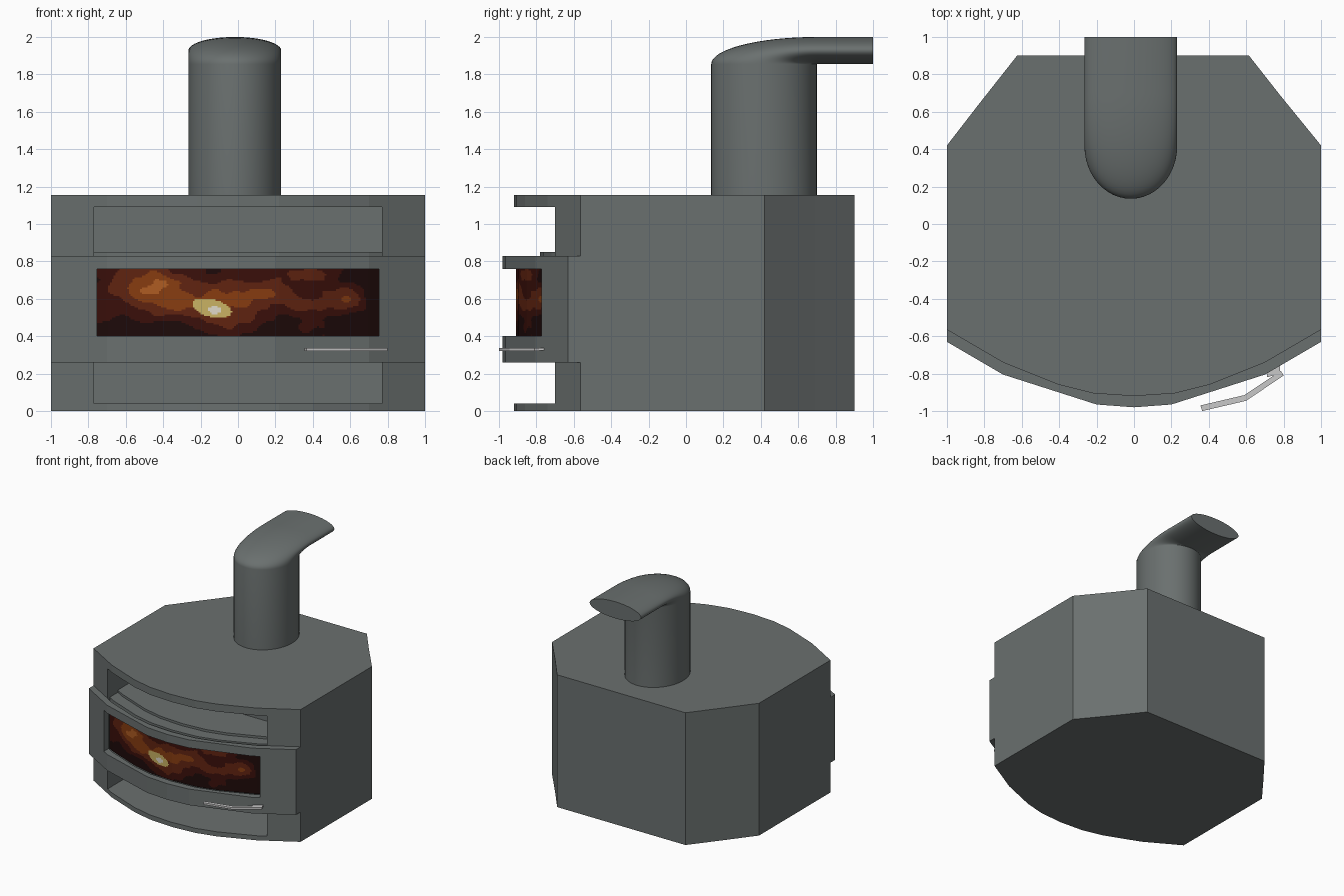
import bpy, bmesh, math
from mathutils import Vector, noise

if "Cube" in bpy.data.objects:
    bpy.data.objects.remove(bpy.data.objects["Cube"])


def material(name, hexcol):
    rgb = [int(hexcol[i:i + 2], 16) / 255 for i in (0, 2, 4)]
    lin = [c / 12.92 if c <= 0.04045 else ((c + 0.055) / 1.055) ** 2.4 for c in rgb]
    m = bpy.data.materials.new(name)
    m.diffuse_color = (*lin, 1)
    m.use_nodes = True
    m.node_tree.nodes["Principled BSDF"].inputs["Base Color"].default_value = m.diffuse_color
    return m


STEEL = material("steel_grey", "6a706f")
CHROME = material("light_grey", "c8c8c8")
FIRE = [material(n, h) for n, h in (
    ("char_black", "1d0a09"), ("ember_dark_red", "3a0f0a"), ("ember_brown", "602310"),
    ("flame_rust", "873c10"), ("flame_orange", "ae5c22"), ("flame_yellow", "c8b163"),
    ("flame_white", "ded8c8"))]


def make(name, verts, faces, mats, fix=True):
    me = bpy.data.meshes.new(name)
    me.from_pydata(verts, [], faces)
    if fix:
        bm = bmesh.new()
        bm.from_mesh(me)
        bmesh.ops.recalc_face_normals(bm, faces=bm.faces)
        bm.to_mesh(me)
        bm.free()
    for m in mats:
        me.materials.append(m)
    ob = bpy.data.objects.new(name, me)
    bpy.context.collection.objects.link(ob)
    return ob


def prism(name, poly, z0, z1, mat=STEEL):
    n = len(poly)
    verts = [(x, y, z) for z in (z0, z1) for x, y in poly]
    faces = [list(range(n)), list(range(n, 2 * n))]
    faces += [(i, (i + 1) % n, n + (i + 1) % n, n + i) for i in range(n)]
    return make(name, verts, faces, [mat])


# bowed front outlines (right half, from the middle outwards)
BODY = [(0, -0.92), (0.22, -0.905), (0.4, -0.86), (0.7, -0.74), (1, -0.565)]
DOOR = [(0, -0.98), (0.2, -0.965), (0.7, -0.805), (1, -0.63)]


def bow(curve, x):
    x = abs(x)
    for (xa, ya), (xb, yb) in zip(curve, curve[1:]):
        if x <= xb + 1e-6:
            return ya + (yb - ya) * (x - xa) / (xb - xa)
    return curve[-1][1]


def arc(curve, x0, x1, dy=0.0):
    xs = sorted({x0, x1} | {s * p[0] for p in curve for s in (-1, 1) if x0 < s * p[0] < x1})
    return [(x, bow(curve, x) + dy) for x in xs]


BACK = -0.36   # rear wall of the open niches


def slab(name, x0, x1, z0, z1, dy=0.0):
    prism(name, arc(BODY, x0, x1, dy) + [(x1, BACK), (x0, BACK)], z0, z1)


def door_piece(name, x0, x1, z0, z1):
    prism(name, arc(DOOR, x0, x1) + arc(BODY, x0, x1)[::-1], z0, z1)


# casing with chamfered back corners
prism("casing", [(-1, BACK), (1, BACK), (1, 0.42), (0.78, 0.69), (0.615, 0.9),
                 (-0.625, 0.9), (-0.83, 0.64), (-1, 0.42)], 0, 1.155)

# bowed plates, posts and the firebox behind the door
slab("top_plate", -1, 1, 1.09, 1.155)
slab("base_plate", -1, 1, 0, 0.04)
slab("left_post", -1, -0.77, 0.04, 1.09)
slab("right_post", 0.77, 1, 0.04, 1.09)
slab("firebox", -0.77, 0.77, 0.26, 0.83, 0.03)
slab("upper_shelf", -0.77, 0.77, 0.83, 0.85, 0.14)

# door frame
door_piece("door_top_rail", -1, 1, 0.76, 0.83)
door_piece("door_bottom_rail", -1, 1, 0.26, 0.40)
door_piece("door_left_stile", -1, -0.755, 0.40, 0.76)
door_piece("door_right_stile", 0.755, 1, 0.40, 0.76)

# glass with flames: heat bumps (strength, x, z, width, height)
BUMPS = [(3.3, -0.45, 0.66, 0.22, 0.13), (2.7, -0.1, 0.56, 0.2, 0.09),
         (1.8, 0.15, 0.64, 0.2, 0.08), (1.7, 0.4, 0.73, 0.13, 0.05),
         (1.9, 0.58, 0.61, 0.1, 0.06), (0.8, 0.35, 0.58, 0.2, 0.08),
         (-1.2, -0.5, 0.42, 0.3, 0.05), (-1.0, 0.73, 0.5, 0.08, 0.2),
         (1.2, -0.04, 0.45, 0.05, 0.06)]


def fire_level(x, z):
    if math.hypot((x + 0.125) / 0.035, (z - 0.54) / 0.02) < 1:
        return 6
    if math.hypot((x + 0.14) / 0.105, (z - 0.55 + 0.2 * (x + 0.14)) / 0.048) < 1:
        return 5
    h = 0.8 + sum(a * math.exp(-((x - cx) / w) ** 2 - ((z - cz) / t) ** 2)
                  for a, cx, cz, w, t in BUMPS)
    h += 0.9 * noise.noise(Vector((x * 6, 3.1, z * 10)))
    h += 0.5 * noise.noise(Vector((x * 14, 7.7, z * 22)))
    return int(max(0, min(4, h)))


NX, NZ = 150, 40
gx = [-0.755 + 1.51 * i / NX for i in range(NX + 1)]
gz = [0.40 + 0.36 * j / NZ for j in range(NZ + 1)]
verts = [(x, bow(BODY, x) + 0.01, z) for z in gz for x in gx]
faces = [(j * (NX + 1) + i, j * (NX + 1) + i + 1, (j + 1) * (NX + 1) + i + 1, (j + 1) * (NX + 1) + i)
         for j in range(NZ) for i in range(NX)]
glass = make("fire_glass", verts, faces, FIRE, fix=False)
for p in glass.data.polygons:
    p.material_index = fire_level(p.center.x, p.center.z)

# door handle: bent flat bar and its mounting stub
prism("door_handle", [(0.355, -0.97), (0.365, -1.0), (0.60, -0.945), (0.80, -0.81),
                      (0.785, -0.785), (0.59, -0.915)], 0.322, 0.338, CHROME)
prism("handle_mount", [(0.71, -0.82), (0.78, -0.80), (0.78, -0.76), (0.71, -0.77)],
      0.324, 0.336, CHROME)

# flue pipe: upright oval tube that folds back into a flat oval outlet
SEG = 48
rings = []   # (y, z) of outer and inner side of each ring
rings.append(((0.135, 1.15), (0.70, 1.15)))
for k in range(17):
    t = math.radians(90 * k / 16)
    rings.append(((0.70 - 0.565 * math.cos(t), 1.855 + 0.145 * math.sin(t)), (0.70, 1.855)))
rings.append(((1.0, 2.0), (1.0, 1.855)))
verts = []
for (oy, oz), (iy, iz) in rings:
    for s in range(SEG):
        a = math.tau * s / SEG
        c = (1 + math.cos(a)) / 2
        verts.append((-0.017 + 0.248 * math.sin(a), iy + (oy - iy) * c, iz + (oz - iz) * c))
faces = [(r * SEG + s, r * SEG + (s + 1) % SEG, (r + 1) * SEG + (s + 1) % SEG, (r + 1) * SEG + s)
         for r in range(len(rings) - 1) for s in range(SEG)]
faces += [list(range(SEG)), list(range((len(rings) - 1) * SEG, len(rings) * SEG))]
pipe = make("flue_pipe", verts, faces, [STEEL])
bpy.ops.object.select_all(action='DESELECT')
pipe.select_set(True)
bpy.context.view_layer.objects.active = pipe
bpy.ops.object.shade_smooth_by_angle(angle=math.radians(35))
